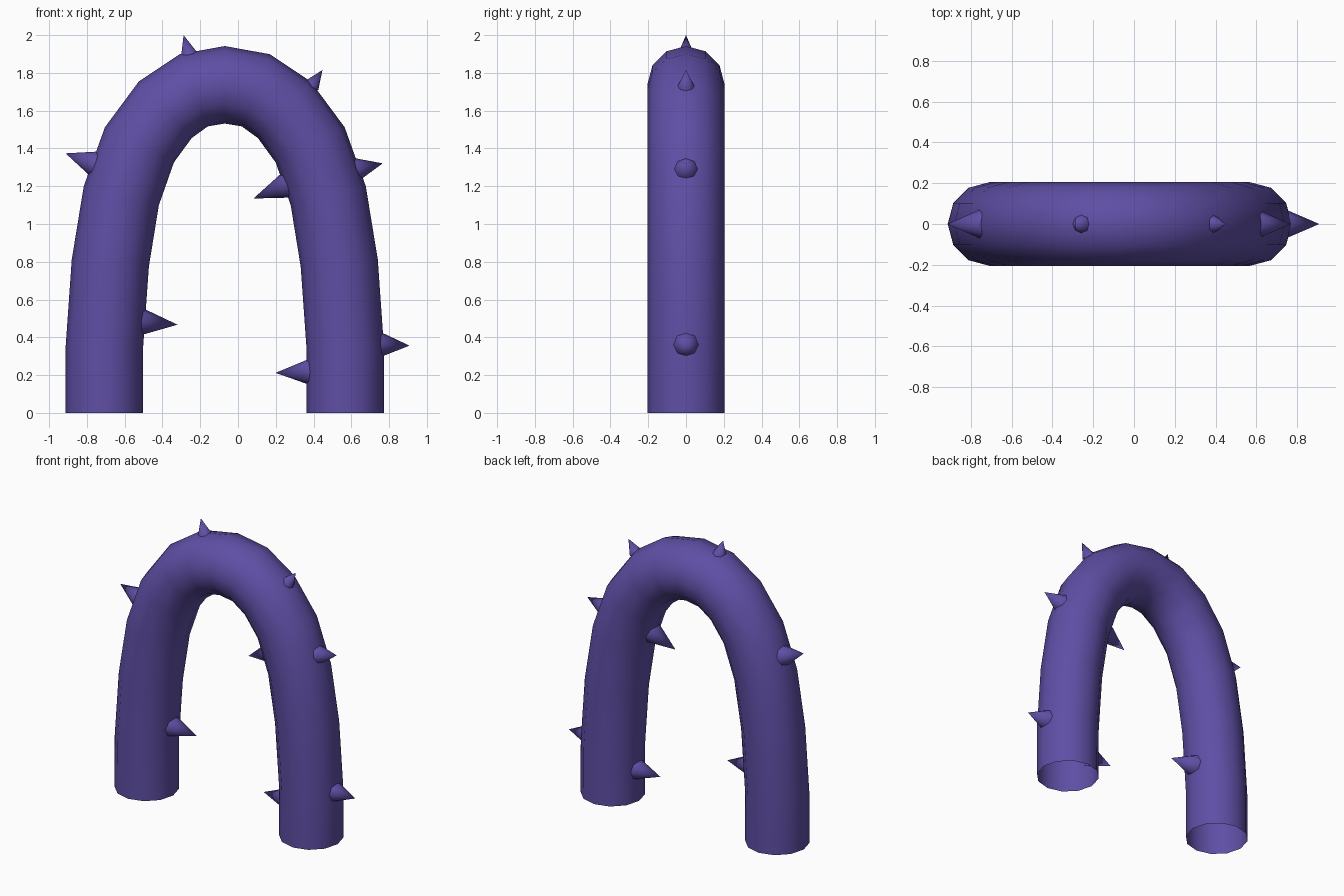
import bpy, bmesh, math
from mathutils import Vector

if "Cube" in bpy.data.objects:
    bpy.data.objects.remove(bpy.data.objects["Cube"])

purple = bpy.data.materials.new("purple")
purple.diffuse_color = (0.114, 0.077, 0.375, 1)
purple.use_nodes = True
purple.node_tree.nodes["Principled BSDF"].inputs["Base Color"].default_value = purple.diffuse_color


def add_object(name, bm):
    bmesh.ops.recalc_face_normals(bm, faces=bm.faces[:])
    mesh = bpy.data.meshes.new(name)
    bm.to_mesh(mesh)
    bm.free()
    mesh.materials.append(purple)
    mesh.shade_smooth()
    ob = bpy.data.objects.new(name, mesh)
    bpy.context.collection.objects.link(ob)
    return ob


# Arch tube: open-ended 12-sided section swept along a mirrored path
CX, RADIUS, SIDES = -0.07, 0.205, 12
# half path: (distance from arch centre, height, tilt of the section in degrees)
half = [(0.638, 0, 0), (0.637, 0.355, 1), (0.606, 0.793, 5.2), (0.548, 1.149, 14.2),
        (0.452, 1.419, 27), (0.315, 1.605, 47), (0.164, 1.708, 68.7)]
path = [(-x, z, 180 - a) for x, z, a in half] + [(0, 1.737, 90)] + half[::-1]

bm = bmesh.new()
rings = []
for x, z, tilt in path:
    t = math.radians(tilt)
    out = Vector((math.cos(t), 0, math.sin(t)))
    ring = []
    for i in range(SIDES):
        a = 2 * math.pi * i / SIDES
        ring.append(bm.verts.new(Vector((CX + x, 0, z)) + RADIUS * (
            out * math.cos(a) + Vector((0, math.sin(a), 0)))))
    rings.append(ring)
for r0, r1 in zip(rings, rings[1:]):
    for i in range(SIDES):
        j = (i + 1) % SIDES
        bm.faces.new((r0[i], r0[j], r1[j], r1[i]))
add_object("arch_tube", bm)


# Thorns: eight-sided cones with their bases just inside the tube
def thorn(name, tip, base, radius):
    tip, base = Vector((tip[0], 0, tip[1])), Vector((base[0], 0, base[1]))
    axis = tip - base
    bm = bmesh.new()
    bmesh.ops.create_cone(bm, cap_ends=True, segments=8, radius1=radius,
                          radius2=0, depth=axis.length)
    bmesh.ops.remove_doubles(bm, verts=bm.verts[:], dist=1e-5)
    # keep a section corner in the front plane
    side = Vector((0, 1, 0))
    u = axis.normalized()
    for v in bm.verts:
        p = v.co.copy()
        v.co = (tip + base) / 2 + u.cross(side) * p.x + side * p.y + u * p.z
    ob = add_object(name, bm)
    ob.data.set_sharp_from_angle(angle=math.radians(60))


thorns = [
    ("outer_left_thorn", (-0.913, 1.374), (-0.757, 1.318), 0.070),
    ("top_left_thorn", (-0.288, 2.0), (-0.257, 1.89), 0.047),
    ("top_right_thorn", (0.447, 1.815), (0.388, 1.73), 0.044),
    ("outer_right_thorn", (0.766, 1.321), (0.622, 1.288), 0.064),
    ("inner_right_thorn", (0.082, 1.135), (0.27, 1.21), 0.075),
    ("inner_left_thorn", (-0.32, 0.467), (-0.516, 0.483), 0.074),
    ("lower_right_thorn", (0.908, 0.356), (0.755, 0.361), 0.066),
    ("lower_inner_thorn", (0.199, 0.212), (0.384, 0.217), 0.071),
]
for t in thorns:
    thorn(*t)
